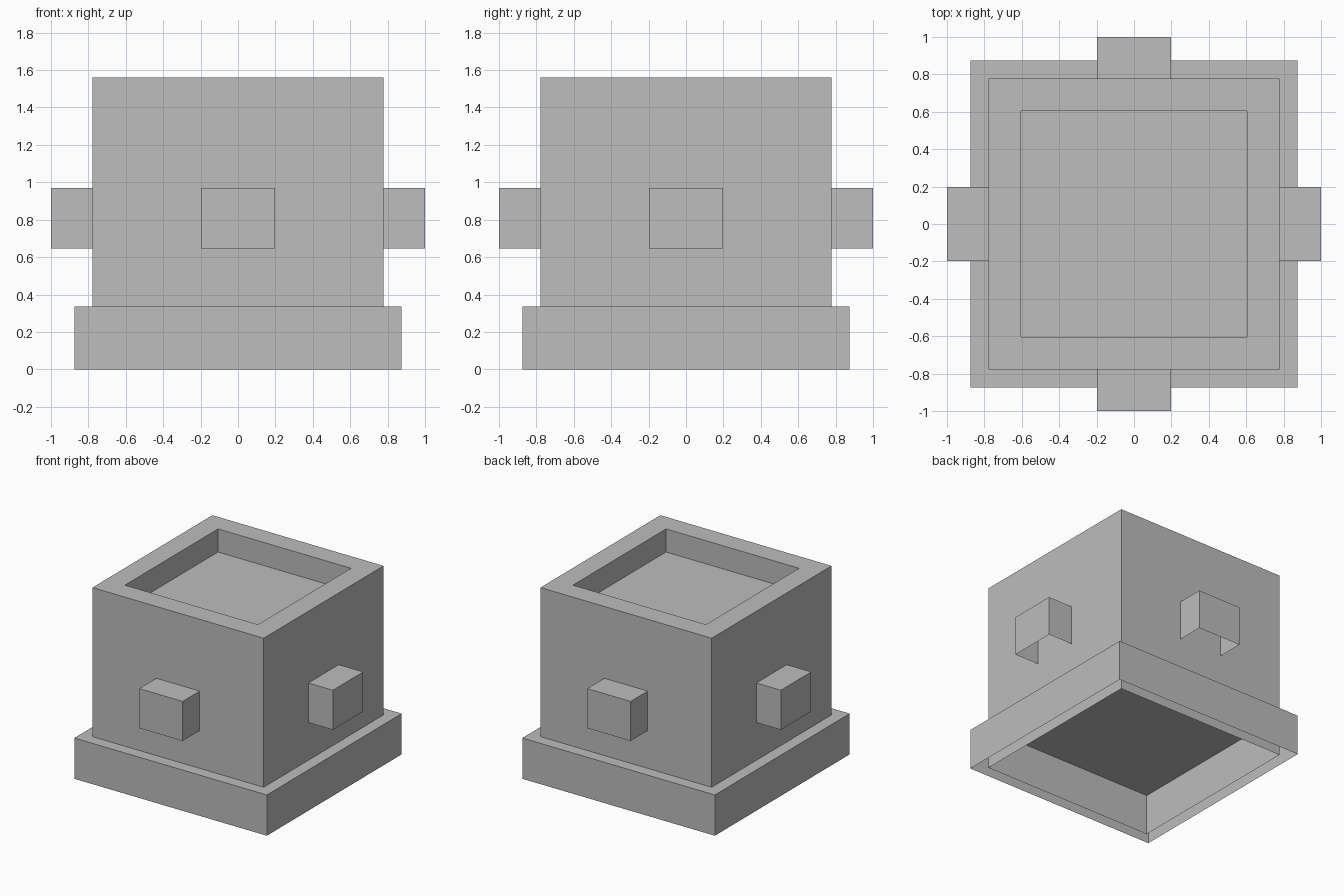
import bpy
import bmesh
from math import pi
from mathutils import Matrix, Vector

if "Cube" in bpy.data.objects:
    bpy.data.objects.remove(bpy.data.objects["Cube"], do_unlink=True)

# Single flat colour
grey = bpy.data.materials.new("light_grey")
colour = (0.51, 0.51, 0.51, 1.0)
grey.diffuse_color = colour
grey.use_nodes = True
grey.node_tree.nodes["Principled BSDF"].inputs["Base Color"].default_value = colour


def box(low, high):
    """A bmesh box between two corners."""
    low, high = Vector(low), Vector(high)
    bm = bmesh.new()
    place = Matrix.Translation((low + high) / 2) @ Matrix.Diagonal((*(high - low), 1))
    bmesh.ops.create_cube(bm, size=1, matrix=place)
    bm.normal_update()
    return bm


def face_towards(bm, direction):
    return next(f for f in bm.faces if f.normal.dot(Vector(direction)) > 0.9)


def open_side(bm, direction):
    bmesh.ops.delete(bm, geom=[face_towards(bm, direction)], context='FACES')


def finish(bm, name):
    mesh = bpy.data.meshes.new(name)
    bm.to_mesh(mesh)
    bm.free()
    mesh.materials.append(grey)
    obj = bpy.data.objects.new(name, mesh)
    bpy.context.collection.objects.link(obj)
    return obj


DOWN, UP = (0, 0, -1), (0, 0, 1)
BASE, BODY, RECESS = 0.875, 0.778, 0.533
BASE_TOP, BODY_TOP, RECESS_DEPTH = 0.335, 1.56, 0.19

# Base: a shallow lid, open underneath
bm = box((-BASE, -BASE, 0), (BASE, BASE, BASE_TOP))
open_side(bm, DOWN)
finish(bm, "base")

# Body: open underneath, with a square recess sunk into the top
bm = box((-BODY, -BODY, 0), (BODY, BODY, BODY_TOP))
open_side(bm, DOWN)
top = face_towards(bm, UP)
bmesh.ops.inset_individual(bm, faces=[top], thickness=BODY - RECESS)
floor = bmesh.ops.extrude_discrete_faces(bm, faces=[top])["faces"][0]
bmesh.ops.translate(bm, verts=floor.verts, vec=(0, 0, -RECESS_DEPTH))
finish(bm, "body")

# Side blocks: one on each wall, open underneath and against the wall
for turn, side in enumerate(("front", "left", "back", "right")):
    bm = box((-0.197, -1, 0.645), (0.197, -BODY, 0.97))
    open_side(bm, DOWN)
    open_side(bm, (0, 1, 0))
    bmesh.ops.rotate(bm, verts=bm.verts, matrix=Matrix.Rotation(turn * pi / 2, 3, 'Z'))
    finish(bm, side + "_block")
